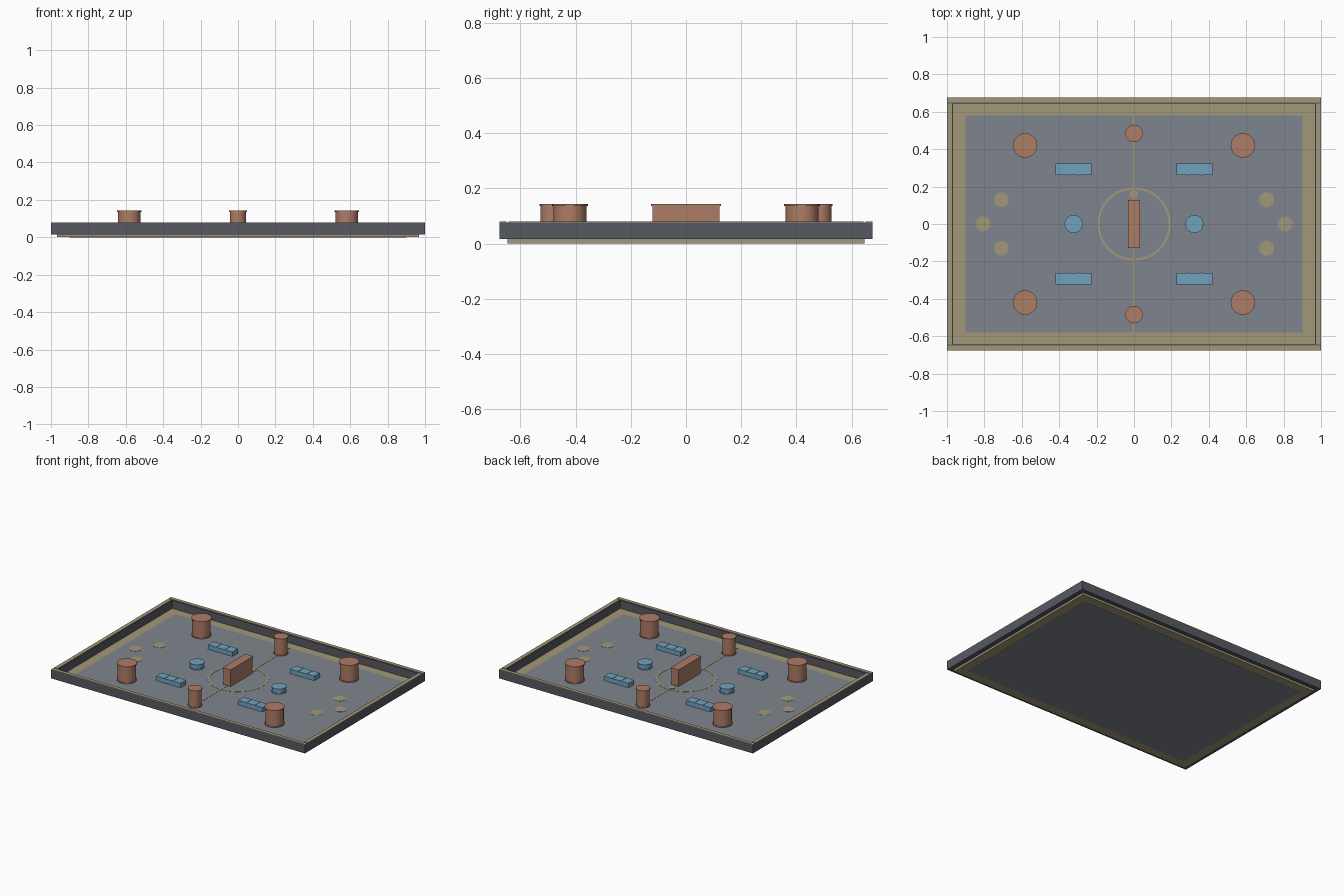
import bpy, bmesh, math
from mathutils import Matrix

if "Cube" in bpy.data.objects:
    bpy.data.objects.remove(bpy.data.objects["Cube"])


def material(name, rgb):
    # 0-255 display colour to linear
    lin = [((c / 255 + 0.055) / 1.055) ** 2.4 for c in rgb]
    m = bpy.data.materials.new(name)
    m.diffuse_color = (*lin, 1)
    m.use_nodes = True
    m.node_tree.nodes["Principled BSDF"].inputs["Base Color"].default_value = m.diffuse_color
    return m


SAND = material("sand", (162, 152, 120))
FLOOR = material("floor_grey", (127, 132, 141))
WALL = material("wall_grey", (86, 89, 98))
RUST = material("rust", (174, 124, 102))
BLUE = material("blue", (112, 162, 190))


def finish(bm, name, mat, smooth=False):
    me = bpy.data.meshes.new(name)
    bm.to_mesh(me)
    bm.free()
    me.materials.append(mat)
    ob = bpy.data.objects.new(name, me)
    bpy.context.collection.objects.link(ob)
    if smooth:
        bpy.ops.object.select_all(action='DESELECT')
        ob.select_set(True)
        bpy.context.view_layer.objects.active = ob
        bpy.ops.object.shade_smooth_by_angle()
    return ob


def add_box(bm, cx, cy, hx, hy, z0, z1):
    m = Matrix.Translation((cx, cy, (z0 + z1) / 2)) @ Matrix.Diagonal((2 * hx, 2 * hy, z1 - z0, 1))
    bmesh.ops.create_cube(bm, size=1, matrix=m)


def box(name, mat, *dims):
    bm = bmesh.new()
    add_box(bm, *dims)
    return finish(bm, name, mat)


def lathe(name, mat, x, y, profile, closed=False, n=28):
    # revolve (radius, z) points about a vertical axis
    bm = bmesh.new()
    rings = [[bm.verts.new((x + r * math.cos(2 * math.pi * i / n),
                            y + r * math.sin(2 * math.pi * i / n), z))
              for i in range(n)] for r, z in profile]
    pairs = list(zip(rings, rings[1:]))
    if closed:
        pairs.append((rings[-1], rings[0]))
    else:
        bm.faces.new(rings[0][::-1])
        bm.faces.new(rings[-1])
    for a, b in pairs:
        for i in range(n):
            j = (i + 1) % n
            bm.faces.new((a[i], a[j], b[j], b[i]))
    bmesh.ops.recalc_face_normals(bm, faces=bm.faces)
    return finish(bm, name, mat, True)


def pillar(name, mat, x, y, r, z1):
    # body with a thin foot and cap
    b = r * 0.92
    lathe(name, mat, x, y, [(r, G), (r, G + 0.005), (b, G + 0.005), (b, z1 - 0.007),
                            (r, z1 - 0.007), (r, z1)])


G = 0.021    # floor level
P = 0.0225   # painted marking level

# Base slab and arena floor
box("base_slab", SAND, 0, 0, 0.968, 0.646, 0.001, 0.02)
box("arena_floor", FLOOR, 0, 0, 0.902, 0.58, 0, G)

# Perimeter walls with sand trim
for s, side in ((-1, "a"), (1, "b")):
    box("long_wall_" + side, WALL, 0, s * 0.659, 1, 0.016, 0.016, 0.076)
    box("long_trim_" + side, SAND, 0, s * 0.6625, 1, 0.0125, 0.076, 0.08)
    box("short_wall_" + side, WALL, s * 0.984, 0, 0.016, 0.643, 0.016, 0.076)
    box("short_trim_" + side, SAND, s * 0.9865, 0, 0.0135, 0.643, 0.076, 0.08)

# Floor markings
box("centre_line", SAND, 0, 0, 0.005, 0.58, G - 0.001, P)
lathe("centre_ring", SAND, 0, 0, [(0.184, G - 0.001), (0.196, G - 0.001), (0.196, P), (0.184, P)],
      closed=True, n=48)
lathe("centre_spot", SAND, 0, 0.16, [(0.022, G - 0.001), (0.022, P + 0.001)], n=20)
for s in (-1, 1):
    for x, y in ((0.71, 0.13), (0.808, 0), (0.71, -0.13)):
        lathe("start_spot", SAND, s * x, y, [(0.04, G - 0.001), (0.04, P)], n=24)

# Tall cover pillars
for sy in (-1, 1):
    pillar("small_pillar", RUST, 0, sy * 0.484, 0.047, 0.143)
    for sx in (-1, 1):
        pillar("large_pillar", RUST, sx * 0.582, sy * 0.42, 0.065, 0.143)

# Central block with cap
box("centre_block", RUST, 0, 0, 0.027, 0.122, G, 0.136)
box("centre_block_cap", RUST, 0, 0, 0.031, 0.127, 0.136, 0.143)

# Low blue cover: drums and three-part barriers
for sx in (-1, 1):
    pillar("low_drum", BLUE, sx * 0.323, 0, 0.048, 0.058)
    for sy in (-1, 1):
        bm = bmesh.new()
        add_box(bm, sx * 0.323, sy * 0.292, 0.096, 0.031, G, 0.053)
        for k in (-1, 1):
            add_box(bm, sx * 0.323 + k * 0.034, sy * 0.292, 0.004, 0.032, G, 0.055)
        finish(bm, "low_barrier", BLUE)
